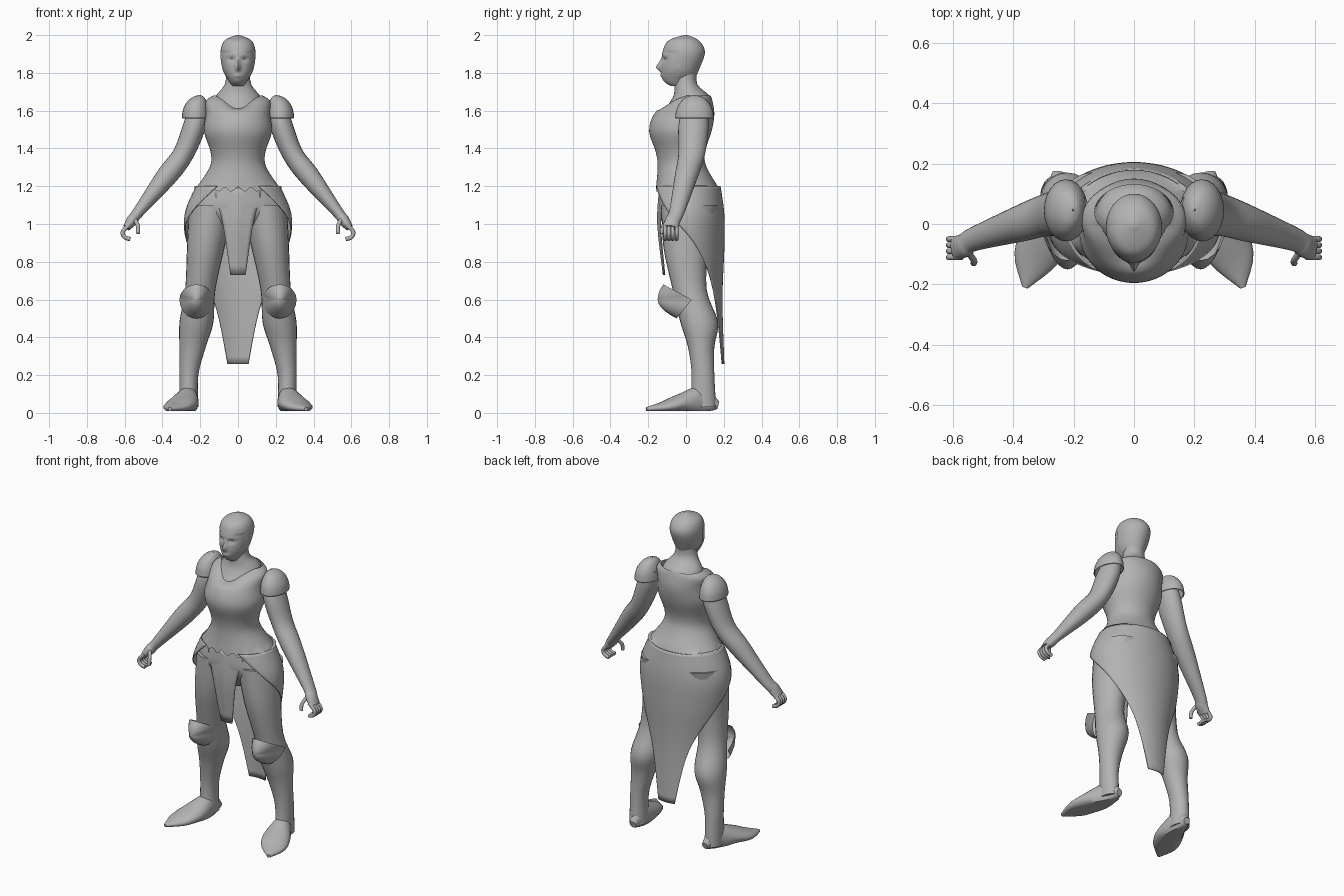
import bpy, bmesh, math
from mathutils import Vector

cube = bpy.data.objects.get("Cube")
if cube:
    bpy.data.objects.remove(cube)

grey = bpy.data.materials.new("plain_grey")
grey.use_nodes = True
tone = (.45, .45, .45, 1)
grey.diffuse_color = tone
grey.node_tree.nodes["Principled BSDF"].inputs["Base Color"].default_value = tone


def build(name, rows, closed=True, caps=True, mirror=False, thickness=0):
    """Skin a grid of points into one smooth-shaded object."""
    bm = bmesh.new()
    grid = [[bm.verts.new(point) for point in row] for row in rows]
    count = len(grid[0])
    for low, high in zip(grid, grid[1:]):
        for i in range(count if closed else count - 1):
            j = (i + 1) % count
            bm.faces.new((low[i], low[j], high[j], high[i]))
    if closed and caps:
        bm.faces.new(grid[0])
        bm.faces.new(grid[-1])
    bmesh.ops.recalc_face_normals(bm, faces=bm.faces[:])
    mesh = bpy.data.meshes.new(name)
    bm.to_mesh(mesh)
    bm.free()
    mesh.materials.append(grey)
    mesh.polygons.foreach_set("use_smooth", [True] * len(mesh.polygons))
    mesh.set_sharp_from_angle(angle=math.radians(40))
    obj = bpy.data.objects.new(name, mesh)
    bpy.context.collection.objects.link(obj)
    if mirror:
        modifier = obj.modifiers.new("mirror", "MIRROR")
        modifier.use_mirror_merge = False
    if thickness:
        modifier = obj.modifiers.new("thickness", "SOLIDIFY")
        modifier.thickness = thickness
        modifier.offset = 0


def smooth(keys, steps=4):
    """Pass a smooth curve through the key sections."""
    result = []
    last = len(keys) - 1
    for k in range(last):
        before, start = keys[max(k - 1, 0)], keys[k]
        end, after = keys[k + 1], keys[min(k + 2, last)]
        for step in range(steps):
            t = step / steps
            section = []
            for a, b, c, d in zip(before, start, end, after):
                slope_in, slope_out = (c - a) / 2, (d - b) / 2
                ease = t * t * (3 - 2 * t)
                section.append(b + (c - b) * ease + slope_in * t * (1 - t) ** 2
                               - slope_out * t * t * (1 - t))
            result.append(section)
    return result + [list(keys[-1])]


def loft(name, keys, segments=24, steps=4, side=None, warp=None, **options):
    """Elliptical sections (x, y, z, radius, radius); level unless a side axis is given."""
    sections = smooth(keys, steps)
    centres = [Vector(section[:3]) for section in sections]
    rows = []
    for n, (x, y, z, wide, deep) in enumerate(sections):
        u, v = Vector((1, 0, 0)), Vector((0, 1, 0))
        if side:
            ahead = centres[min(n + 1, len(centres) - 1)] - centres[max(n - 1, 0)]
            u = ahead.cross(Vector(side)).normalized()
            v = ahead.normalized().cross(u)
        row = []
        for i in range(segments):
            angle = math.tau * i / segments
            point = centres[n] + u * wide * math.cos(angle) + v * deep * math.sin(angle)
            if warp:
                warp(point, n)
            row.append(point)
        rows.append(row)
    build(name, rows, **options)


def column(name, keys, **options):
    """Loft standing on the centre line, from sections (y, z, radius, radius)."""
    loft(name, [(0, *key) for key in keys], **options)


# Head: sculpted face framed by a close-fitting hood
nose = (0, 1.83, .012, .02, .028)
bridge = (0, 1.86, .01, .02, .01)
lips = (0, 1.785, .02, .01, .007)
eye = (.034, 1.87, .02, .01, -.012)
brow = (.03, 1.895, .03, .01, .006)


def face(point, n):
    if point.y < 0:
        for x, z, width, height, push in (nose, bridge, lips, eye, brow):
            across = (abs(point.x) - x) / width
            up = (point.z - z) / height
            point.y -= push * math.exp(-across * across - up * up)
    opening = point.y < -.04 and point.z < 1.9 + abs(point.x) / 5
    if point.z > 1.78 and not opening:
        point.x *= 1.03
        if point.y < 0:
            point.y -= .004


column("head", [(-.04, 1.73, .03, .04), (-.04, 1.76, .05, .08), (-.03, 1.82, .08, .1),
                (-.01, 1.91, .09, .11), (-.01, 1.97, .07, .08), (0, 2, .01, .01)],
       segments=72, steps=10, warp=face)

# Neck and upper chest
column("neck", [(0, 1.83, .06, .06), (0, 1.74, .07, .06), (.03, 1.67, .12, .1),
                (0, 1.57, .14, .14)], segments=32)


# Breastplate with jagged hem and dipped neckline
def trim(point, n):
    if point.z > 1.6 and point.y < 0:
        dip = math.exp(-(point.x / .07) ** 2)
        point.z -= .06 * dip * (point.z - 1.6) / .08
    if n == 0:
        if point.y < 0:
            jag = abs((abs(point.x) / .07) % 1 - .5)
            point.z += .02 - .07 * (.5 - jag)
        else:
            point.z += .02 - .06 * max(0, 1 - abs(point.x) / .16)


column("breastplate", [(.01, 1.18, .23, .17), (-.02, 1.3, .15, .13), (-.03, 1.38, .145, .13),
                       (-.03, 1.49, .18, .165), (-.01, 1.58, .17, .16), (.02, 1.65, .17, .12),
                       (.04, 1.68, .13, .09)],
       segments=72, caps=False, warp=trim)

# Hips
column("hips", [(-.02, 1.3, .13, .11), (.01, 1.18, .22, .15), (.02, 1.06, .26, .16),
                (.02, .95, .1, .1)], segments=40)

# Legs
loft("leg", [(.14, .02, 1.1, .12, .15), (.17, 0, .88, .1, .12), (.2, .02, .65, .08, .09),
             (.22, .07, .48, .09, .1), (.24, .08, .35, .07, .07), (.26, .09, .2, .05, .06),
             (.26, .09, .03, .05, .07)], mirror=True)


# Feet, flattened on the ground and turned out
def sole(point, n):
    point.z = max(point.z, .01)


loft("foot", [(.25, .17, .04, .02, .02), (.26, .08, .06, .05, .08), (.29, -.03, .05, .08, .05),
              (.33, -.12, .03, .07, .03), (.36, -.21, .02, .01, .01)],
     side=(0, 0, 1), warp=sole, mirror=True)

# Knee guards: pointed cups
rows = []
for depth in range(6):
    t = max(depth / 5, .01)
    row = []
    for i in range(24):
        across, up = math.cos(math.tau * i / 24), math.sin(math.tau * i / 24)
        reach, sweep = (.08, .03) if up > 0 else (.1, .1)
        back = .18 - (.18 - sweep) * abs(up)
        row.append((.22 + .09 * across * t, back * t * t - .15, .6 + reach * up * t))
    rows.append(row)
build("knee_guard", rows, mirror=True, caps=False)

# Arms and palms
loft("arm", [(.2, .05, 1.63, .05, .06), (.23, .04, 1.52, .06, .08), (.29, .03, 1.37, .055, .07),
             (.38, 0, 1.25, .055, .06), (.53, -.05, 1.06, .03, .04), (.56, -.07, 1.02, .03, .04),
             (.59, -.08, .98, .02, .04)], side=(0, 1, 0), mirror=True)


# Curled fingers and thumb
def digit(name, path):
    loft(name, [(*point, .011, .01) for point in path], segments=10, side=(0, 1, 0), mirror=True)


for i, finger in enumerate(("little", "ring", "middle", "index")):
    y = -.05 - .02 * i
    digit(finger + "_finger", [(.57, y, 1), (.61, y, .96), (.6, y, .93), (.57, y, .92)])
digit("thumb", [(.55, -.09, 1.03), (.53, -.12, .99), (.53, -.13, .95)])

# Shoulder guards: open domes
dome = []
for i in range(5):
    rise = math.radians(22 * i)
    shrink = math.cos(rise)
    dome.append((.2 + .025 * shrink, .045, 1.56 + .12 * math.sin(rise), .07 * shrink, .1 * shrink))
loft("shoulder_guard", dome, mirror=True, caps=False, thickness=.006)

# Back skirt: wraps the hips, then tapers to a hanging tail
rows = []
for z, wide, deep, span in smooth([(1.2, .22, .18, 150), (1.05, .28, .2, 115), (.87, .27, .2, 72),
                                   (.6, .22, .19, 36), (.26, .19, .2, 17)], steps=6):
    turns = [math.radians(span) * (i / 20 - 1) for i in range(41)]
    rows.append([(wide * math.sin(turn), deep * math.cos(turn), z) for turn in turns])
build("back_skirt", rows, closed=False, thickness=.006)

# Front cloth panel
rows = []
for half, y, z in smooth([(.13, -.14, 1.19), (.08, -.15, 1), (.04, -.12, .73)]):
    spread = [i / 4 - 1 for i in range(9)]
    rows.append([(half * s, y + half * abs(s) / 5, z) for s in spread])
build("front_cloth", rows, closed=False, thickness=.005)
